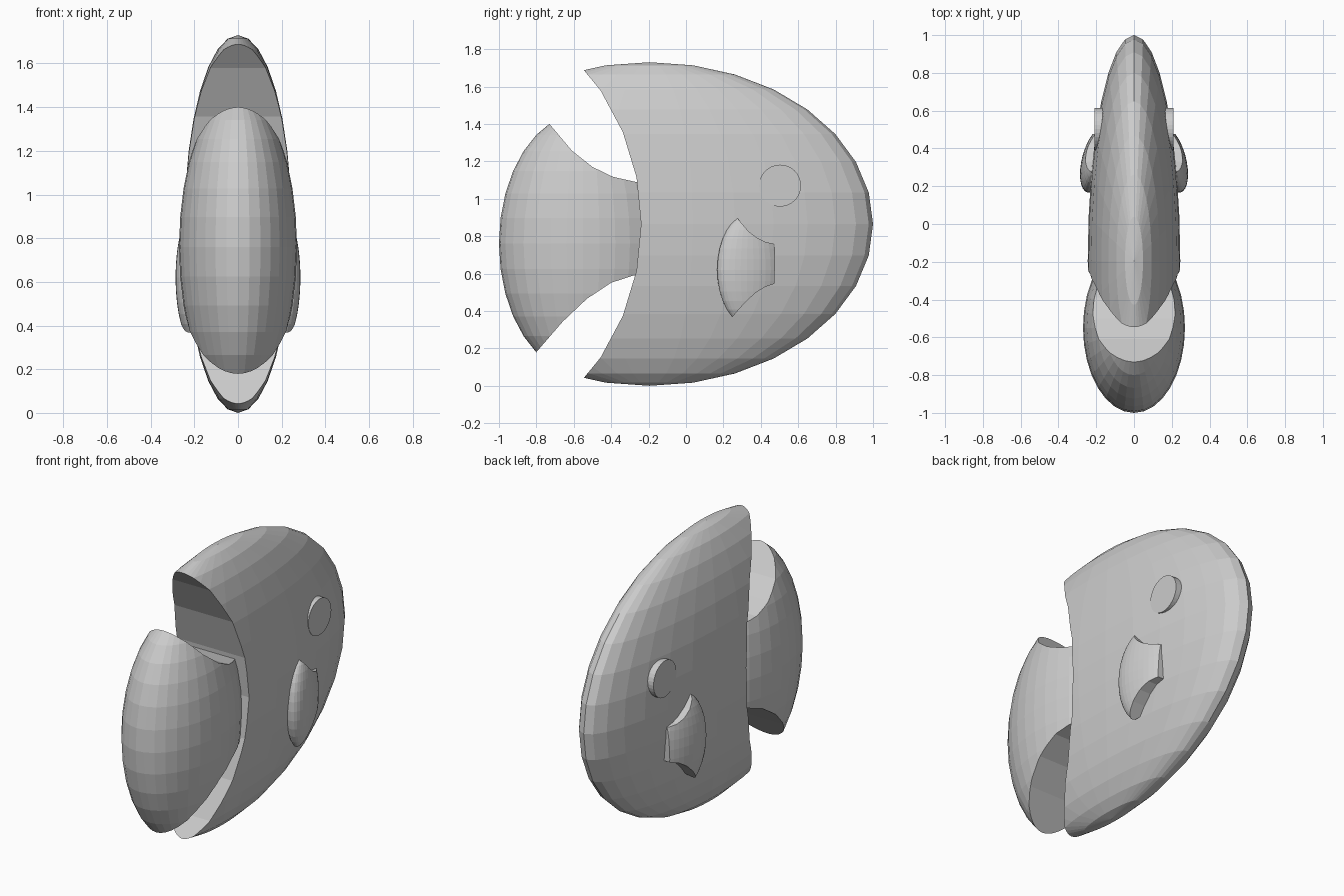
import bpy, bmesh, math

if "Cube" in bpy.data.objects:
    bpy.data.objects.remove(bpy.data.objects["Cube"])

grey = bpy.data.materials.new("plain grey")
grey.diffuse_color = (0.6, 0.6, 0.6, 1)
grey.use_nodes = True
grey.node_tree.nodes["Principled BSDF"].inputs["Base Color"].default_value = grey.diffuse_color


def ellipsoid(name, center, radii, rot=(0, 0, 0)):
    bpy.ops.mesh.primitive_uv_sphere_add(segments=32, ring_count=16, radius=1,
                                         location=center, rotation=rot)
    ob = bpy.context.object
    ob.name = name
    ob.scale = radii
    ob.data.materials.append(grey)
    return ob


def cylinder_x(name, y, z, r, depth):
    bpy.ops.mesh.primitive_cylinder_add(vertices=32, radius=r, depth=depth,
                                        location=(0, y, z), rotation=(0, math.pi / 2, 0))
    ob = bpy.context.object
    ob.name = name
    ob.data.materials.append(grey)
    return ob


def prism_x(name, outline, depth):
    """Extrude a (y, z) outline along x."""
    bm = bmesh.new()
    face = bm.faces.new([bm.verts.new((-depth / 2, y, z)) for y, z in outline])
    ext = bmesh.ops.extrude_face_region(bm, geom=[face])["geom"]
    bmesh.ops.translate(bm, vec=(depth, 0, 0),
                        verts=[v for v in ext if isinstance(v, bmesh.types.BMVert)])
    bmesh.ops.recalc_face_normals(bm, faces=bm.faces)
    me = bpy.data.meshes.new(name)
    bm.to_mesh(me)
    bm.free()
    me.materials.append(grey)
    ob = bpy.data.objects.new(name, me)
    bpy.context.collection.objects.link(ob)
    return ob


def boolean(ob, cutter, op):
    mod = ob.modifiers.new("cut", 'BOOLEAN')
    mod.operation = op
    mod.solver = 'EXACT'
    mod.object = cutter
    bpy.context.view_layer.objects.active = ob
    bpy.ops.object.modifier_apply(modifier=mod.name)
    bpy.data.objects.remove(cutter)


# body with a round scoop cut out of the tail end
body = ellipsoid("body", (0, -0.195, 0.865), (0.245, 1.195, 0.865))
boolean(body, cylinder_x("scoop", -1.524, 0.865, 1.284, 2), 'DIFFERENCE')

# fin outline shared by the tail and the side fins
top = [(-0.73, 1.40), (-0.61, 1.257), (-0.50, 1.17), (-0.39, 1.117), (-0.27, 1.09)]
bottom = [(-0.28, 0.59), (-0.40, 0.551), (-0.53, 0.465), (-0.66, 0.342), (-0.80, 0.18)]


def fin_outline(front):
    return [(-1.2, 1.96)] + top + front + bottom + [(-1.2, -0.28)]


# tail, running on into the body
tail = ellipsoid("tail", (0, -0.55, 0.76), (0.27, 0.45, 0.70))
boolean(tail, prism_x("tail_outline", fin_outline(
    [(-0.20, 1.08), (-0.17, 0.84), (-0.20, 0.60)]), 2), 'INTERSECT')

# side fins, angled outwards
for side, label in ((1, "right"), (-1, "left")):
    fin = ellipsoid(label + "_fin", (side * 0.2, 0.341, 0.62), (0.075, 0.18, 0.30),
                    (0, 0, side * math.radians(15)))
    outline = [(0.165 + (y + 1) * 0.426, 0.63 + (z - 0.79) * 0.426)
               for y, z in fin_outline([(-0.27, 0.84)])]
    boolean(fin, prism_x("fin_outline", outline, 2), 'INTERSECT')

# eyes: one disc running through the head
eyes = cylinder_x("eyes", 0.503, 1.07, 0.112, 0.416)
